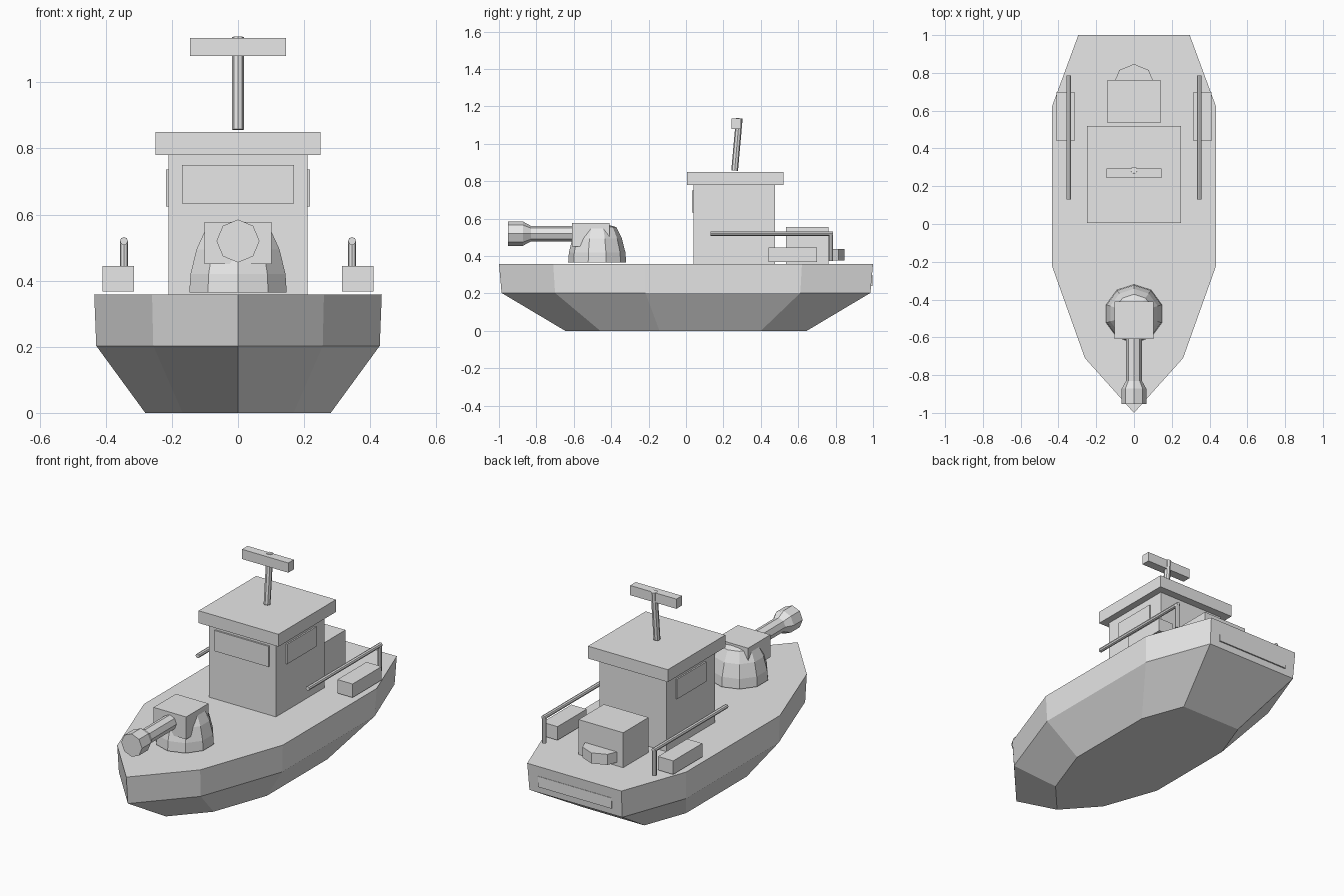
import bpy, bmesh, math
from mathutils import Vector

if "Cube" in bpy.data.objects:
    bpy.data.objects.remove(bpy.data.objects["Cube"])

grey = bpy.data.materials.new("plain_grey")
grey.diffuse_color = (0.8, 0.8, 0.8, 1)
grey.use_nodes = True
grey.node_tree.nodes["Principled BSDF"].inputs["Base Color"].default_value = grey.diffuse_color


def finish(name, bm):
    bmesh.ops.recalc_face_normals(bm, faces=bm.faces)
    mesh = bpy.data.meshes.new(name)
    bm.to_mesh(mesh)
    bm.free()
    mesh.materials.append(grey)
    obj = bpy.data.objects.new(name, mesh)
    bpy.context.collection.objects.link(obj)
    return obj


def loft(name, rings):
    """Skin a list of equal-length rings and cap both ends."""
    bm = bmesh.new()
    loops = [[bm.verts.new(p) for p in ring] for ring in rings]
    n = len(loops[0])
    for a, b in zip(loops, loops[1:]):
        for i in range(n):
            j = (i + 1) % n
            bm.faces.new((a[i], a[j], b[j], b[i]))
    bm.faces.new(loops[0])
    bm.faces.new(loops[-1])
    return finish(name, bm)


def box(name, x, y, z):
    corners = [(x[0], y[0]), (x[1], y[0]), (x[1], y[1]), (x[0], y[1])]
    return loft(name, [[(px, py, pz) for px, py in corners] for pz in z])


def turned(name, start, axis, profile, sides=8):
    """Sweep (distance, radius) pairs along an axis; one corner points along the up side."""
    axis = Vector(axis).normalized()
    side = Vector((1, 0, 0))
    up = axis.cross(side)
    rings = []
    for d, r in profile:
        c = Vector(start) + axis * d
        angles = [2 * math.pi * i / sides for i in range(sides)]
        rings.append([c + (up * math.cos(a) + side * math.sin(a)) * r for a in angles])
    return loft(name, rings)


# Hull: deck outline repeated at smaller scale for the chine and the bottom
half = [(0.26, -0.71), (0.435, -0.22), (0.435, 0.62), (0.295, 1.0)]
outline = [(0, -1)] + half + [(-x, y) for x, y in reversed(half)]
loft("hull", [[(x * s, y * s, z) for x, y in outline]
              for s, z in ((0.645, 0), (0.986, 0.203), (1, 0.358))])
box("transom_plate", (-0.23, 0.23), (0.97, 0.997), (0.24, 0.30))

# Cabin, roof and windows
box("cabin", (-0.21, 0.21), (0.04, 0.475), (0.355, 0.785))
box("roof", (-0.25, 0.25), (0.005, 0.52), (0.78, 0.85))
box("front_window", (-0.17, 0.17), (0.031, 0.05), (0.633, 0.75))
for s, tag in ((-1, "left"), (1, "right")):
    box(tag + "_window", sorted((s * 0.20, s * 0.218)), (0.13, 0.39), (0.625, 0.737))

# Leaning mast with radar bar
mast_axis = Vector((0, 0.025, 0.28))
turned("mast", (0, 0.26, 0.857), mast_axis, [(0, 0.018), (mast_axis.length, 0.018)])
box("radar_bar", (-0.145, 0.145), (0.243, 0.293), (1.08, 1.135))

# Engine housing behind the cabin
box("engine_box", (-0.14, 0.14), (0.535, 0.762), (0.355, 0.556))
turned("engine_drum", (0, 0.737, 0.377), (0, 0, 1), [(0, 0.11), (0.06, 0.11)])

# Side lockers and rails
for s, tag in ((-1, "left"), (1, "right")):
    box(tag + "_locker", sorted((s * 0.315, s * 0.41)), (0.44, 0.70), (0.368, 0.445))
    turned(tag + "_rail", (s * 0.345, 0.13, 0.52), (0, 1, 0), [(0, 0.012), (0.655, 0.012)])
    turned(tag + "_rail_post", (s * 0.345, 0.775, 0.375), (0, 0, 1), [(0, 0.012), (0.145, 0.012)])

# Gun turret: faceted dome, housing and barrel with flared muzzle
turned("turret_dome", (0, -0.475, 0.365), (0, 0, 1),
       [(0, 0.155), (0.055, 0.151), (0.13, 0.132), (0.19, 0.103), (0.202, 0.06)], 10)
box("turret_housing", (-0.102, 0.102), (-0.61, -0.41), (0.45, 0.577))
turned("gun_barrel", (0, -0.58, 0.52), (0, -1, 0),
       [(0, 0.042), (0.25, 0.042), (0.292, 0.065), (0.372, 0.065)])
